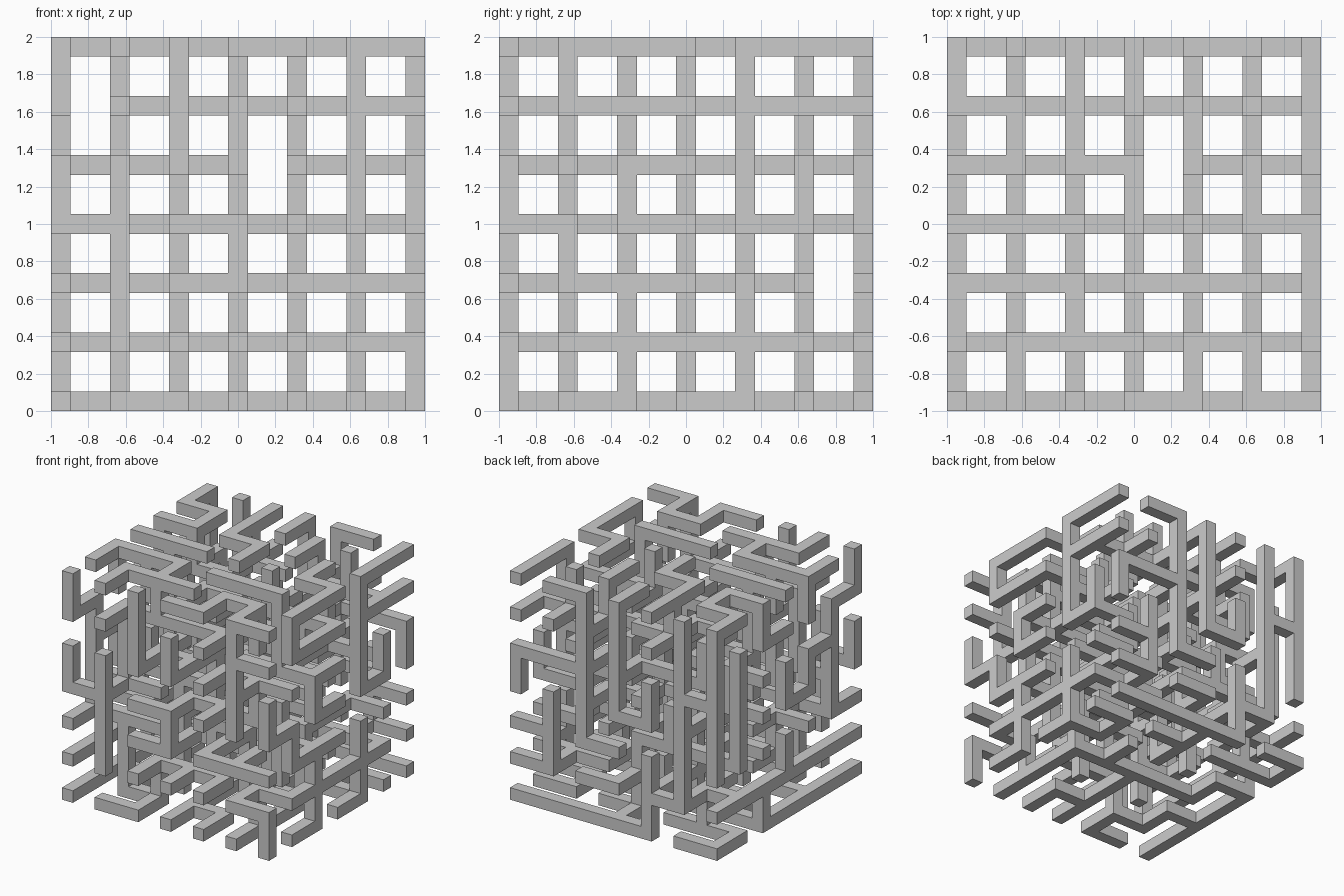
import bpy
import bmesh
import random
from itertools import product

default = bpy.data.objects.get("Cube")
if default:
    bpy.data.objects.remove(default, do_unlink=True)

N = 7                      # nodes per side
UNIT = 2 / 19              # bar thickness
rng = random.Random(11)

# Bars on each outer layer, rows listed top to bottom.
# r = bar to the next column, u = bar to the row above, b = both.
# Key: (column axis, row axis, fixed axis, fixed layer)
LAYERS = {
    (0, 1, 2, N - 1): ["....r..", "b.uu..u", ".ub.u.u", "rr.u.b.",
                       "rr.rr.u", "urb.r.u", ".u.rub."],
    (0, 2, 1, 0):     [".......", "u.u..b.", "..uu.u.", "bur..uu",
                       ".uru.r.", ".u...r.", ".r....u"],
    (1, 2, 0, N - 1): [".......", ".br.br.", "..r.u..", "..b.buu",
                       ".rr....", ".rbrb..", ".ruru.."],
    (0, 2, 1, N - 1): [".......", "uu.uu..", "bu.ubr.", "uubuu.u",
                       "uu..ub.", ".u.r.b.", "r.brrr."],
    (1, 2, 0, 0):     [".......", "r...u..", ".r.....", ".ubu.u.",
                       ".u...u.", "rrrrrr.", "rrrr.r."],
    (0, 1, 2, 0):     [".......", "r....r.", "r......", "..rrr..",
                       ".....u.", ".b...u.", "..uuuu."],
}

parent = {n: n for n in product(range(N), repeat=3)}
bars = set()


def root(n):
    while parent[n] != n:
        n = parent[n]
    return n


def step(node, axis):
    return tuple(v + (a == axis) for a, v in enumerate(node))


def join(node, axis):
    """Add a bar unless it would close a loop."""
    a, b = root(node), root(step(node, axis))
    if a == b:
        return False
    parent[a] = b
    bars.add((node, axis))
    return True


def blocked(node, axis):
    """Open shafts that run right through the lattice."""
    x, y, z = node
    if axis == 0:
        return (x, z) in {(0, 5), (3, 4)} or (x, y) == (3, 4)
    return axis == 1 and (y, z) == (5, 2)


def on_finished_layer(node, axis):
    """True on the outer layers, apart from the partly listed underside."""
    return any(v == N - 1 or (v == 0 and a != 2)
               for a, v in enumerate(node) if a != axis)


# Outer bars
for (col_axis, row_axis, fixed_axis, layer), rows in LAYERS.items():
    for row, text in enumerate(reversed(rows)):
        for col, mark in enumerate(text):
            place = {col_axis: col, row_axis: row, fixed_axis: layer}
            node = tuple(place[a] for a in range(3))
            if mark in "rb":
                join(node, col_axis)
            if mark in "ub":
                join(node, row_axis)

# Candidate bars for the rest, inner ones first
candidates = [(n, a) for n in parent for a in range(3)
              if n[a] < N - 1 and not blocked(n, a)]
rng.shuffle(candidates)
candidates.sort(key=lambda e: on_finished_layer(*e))


def lines_of(node, axis):
    """The two rows of parallel bars that a bar belongs to."""
    for through in range(3):
        if through != axis:
            yield axis, through, tuple(v for a, v in enumerate(node) if a != through)


# Every row of parallel bars gets at least one bar
covered = {line for bar in bars for line in lines_of(*bar)}
for bar in candidates:
    if not covered.issuperset(lines_of(*bar)) and join(*bar):
        covered.update(lines_of(*bar))

# Remaining inner bars link all nodes into one branching body
for bar in candidates:
    join(*bar)

# Cells of the body: even index = node, odd index = bar between nodes
solid = {tuple(2 * v for v in n) for n in parent}
for node, axis in bars:
    solid.add(tuple(2 * v + (a == axis) for a, v in enumerate(node)))


def cut(c):
    return ((c // 2) * 3 + c % 2) * UNIT


bm = bmesh.new()
verts = {}


def vert(corner):
    if corner not in verts:
        x, y, z = map(cut, corner)
        verts[corner] = bm.verts.new((x - 1, y - 1, z))
    return verts[corner]


# Skin between solid and empty cells
for cell in solid:
    for axis, side in product(range(3), (0, 1)):
        beside = list(cell)
        beside[axis] += 2 * side - 1
        if tuple(beside) in solid:
            continue
        u, v = (axis + 1) % 3, (axis + 2) % 3
        ring = []
        for du, dv in ((0, 0), (1, 0), (1, 1), (0, 1)):
            corner = list(cell)
            corner[axis] += side
            corner[u] += du
            corner[v] += dv
            ring.append(vert(tuple(corner)))
        bm.faces.new(ring if side else ring[::-1])

# Merge flat runs into single faces
bmesh.ops.dissolve_limit(bm, angle_limit=0.01, verts=bm.verts[:], edges=bm.edges[:])

mesh = bpy.data.meshes.new("lattice_maze")
bm.to_mesh(mesh)
bm.free()
lattice = bpy.data.objects.new("lattice_maze", mesh)
bpy.context.scene.collection.objects.link(lattice)
